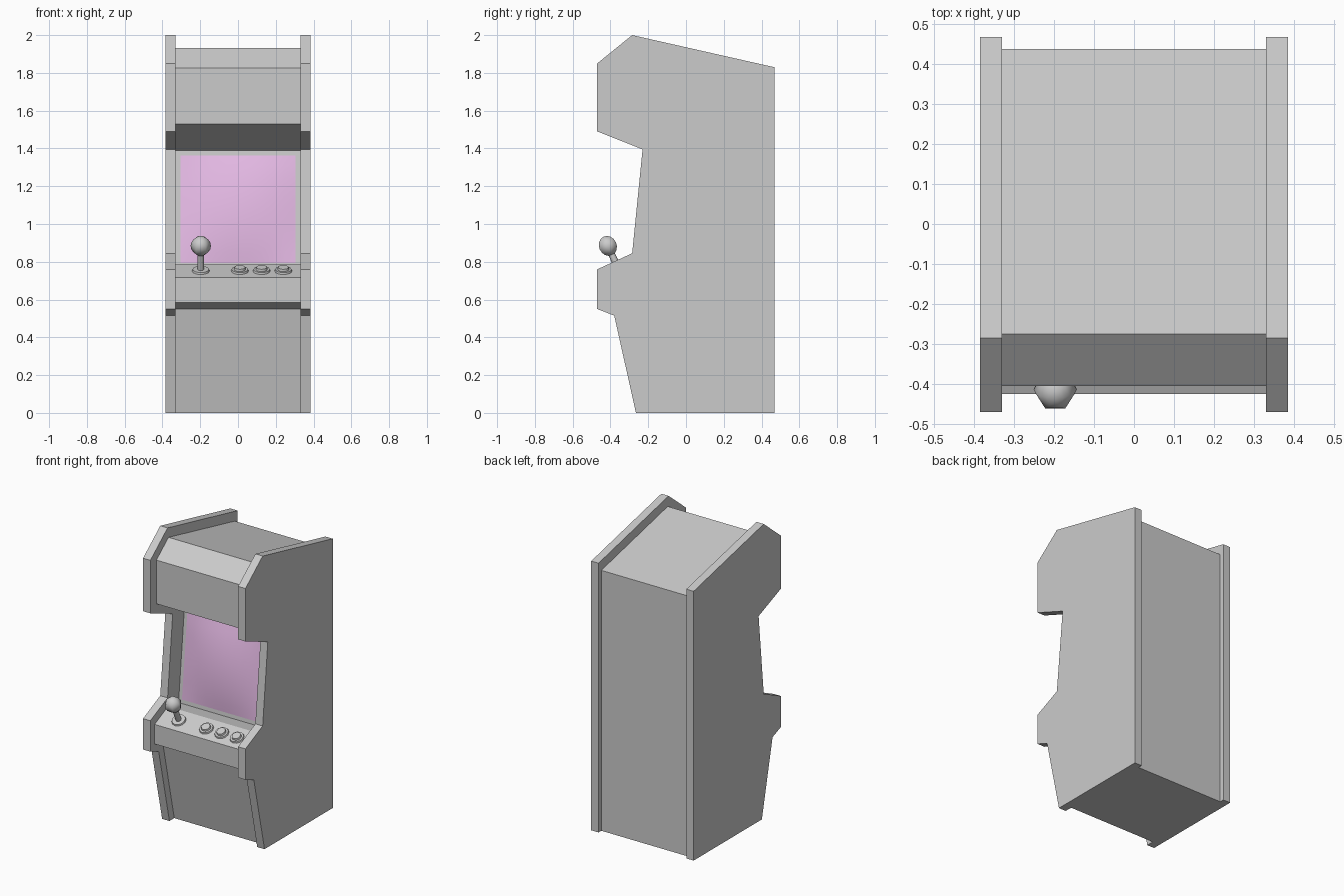
import bpy, bmesh, math
from mathutils import Matrix, Vector

cube = bpy.data.objects.get("Cube")
if cube:
    bpy.data.objects.remove(cube, do_unlink=True)


def material(name, color):
    m = bpy.data.materials.new(name)
    m.use_nodes = True
    m.diffuse_color = color
    m.node_tree.nodes["Principled BSDF"].inputs["Base Color"].default_value = color
    return m


GREY = material("cabinet grey", (0.6, 0.6, 0.6, 1))
PINK = material("screen pink", (0.8, 0.5, 0.8, 1))


def finish(bm, name, mat, smooth=None):
    bmesh.ops.recalc_face_normals(bm, faces=bm.faces)
    me = bpy.data.meshes.new(name)
    bm.to_mesh(me)
    bm.free()
    ob = bpy.data.objects.new(name, me)
    bpy.context.collection.objects.link(ob)
    me.materials.append(mat)
    if smooth:
        bpy.ops.object.select_all(action="DESELECT")
        ob.select_set(True)
        bpy.context.view_layer.objects.active = ob
        bpy.ops.object.shade_smooth_by_angle(angle=math.radians(smooth))
    return ob


def extrude_profile(name, points, x0, x1):
    """Side profile of (y, z) points swept from x0 to x1."""
    bm = bmesh.new()
    face = bm.faces.new([bm.verts.new((x0, y, z)) for y, z in points])
    ext = bmesh.ops.extrude_face_region(bm, geom=[face])
    verts = [v for v in ext["geom"] if isinstance(v, bmesh.types.BMVert)]
    bmesh.ops.translate(bm, verts=verts, vec=(x1 - x0, 0, 0))
    return finish(bm, name, GREY)


# Side panels
SIDE = [(-0.265, 0), (0.468, 0), (0.468, 1.83), (-0.285, 2), (-0.47, 1.85),
        (-0.47, 1.49), (-0.23, 1.395), (-0.285, 0.845), (-0.47, 0.76),
        (-0.47, 0.55), (-0.38, 0.515)]
extrude_profile("left_side_panel", SIDE, 0.33, 0.385)
extrude_profile("right_side_panel", SIDE, -0.385, -0.33)

# Recessed cabinet body with marquee, bezel and control shelf
BEZEL_LOW, BEZEL_HIGH = Vector((0, -0.167, 0.768)), Vector((0, -0.104, 1.39))
SHELF_FRONT, SHELF_BACK = Vector((0, -0.425, 0.718)), Vector((0, -0.28, 0.785))
BODY = [(-0.213, 0), (0.438, 0), (0.438, 1.77), (-0.275, 1.932), (-0.405, 1.827),
        (-0.405, 1.53), BEZEL_HIGH.yz, BEZEL_LOW.yz, SHELF_BACK.yz, SHELF_FRONT.yz,
        (-0.425, 0.585), (-0.335, 0.55)]
extrude_profile("cabinet_body", BODY, -0.33, 0.33)

# Bulging screen laid on the bezel
up = (BEZEL_HIGH - BEZEL_LOW).normalized()
out = Vector((1, 0, 0)).cross(up)
half_w, half_h, bulge = 0.305, 0.286, 0.03
bm = bmesh.new()
bmesh.ops.create_grid(bm, x_segments=10, y_segments=10, size=1)
middle = (BEZEL_LOW + BEZEL_HIGH) / 2
for v in bm.verts:
    u, w = v.co.x, v.co.y
    depth = 0.002 + bulge * (1 - u * u) * (1 - w * w)
    v.co = middle + Vector((u * half_w, 0, 0)) + up * (w * half_h) + out * depth
screen = finish(bm, "screen", PINK, 60)
if screen.data.polygons[0].normal.y > 0:
    screen.data.flip_normals()

# Controls stand square to the sloping shelf
slope = SHELF_BACK - SHELF_FRONT
TILT = Matrix.Rotation(math.atan2(slope.z, slope.y), 4, "X")


def shelf_frame(x, t):
    return Matrix.Translation(SHELF_FRONT + slope * t + Vector((x, 0, 0))) @ TILT


def add_cylinder(bm, frame, radius, low, high, top=1.0, sides=8):
    bmesh.ops.create_cone(bm, cap_ends=True, segments=sides, radius1=radius,
                          radius2=radius * top, depth=high - low,
                          matrix=frame @ Matrix.Translation((0, 0, (low + high) / 2)))


# Push buttons: collar and plunger
for i, x in enumerate((0.01, 0.125, 0.24)):
    bm = bmesh.new()
    frame = shelf_frame(x, 0.5)
    add_cylinder(bm, frame, 0.048, -0.005, 0.01, 0.9, 12)
    add_cylinder(bm, frame, 0.031, 0.01, 0.022, 0.9, 12)
    finish(bm, f"button_{i + 1}", GREY, 35)

# Joystick: base plate, shaft and ball
frame = shelf_frame(-0.197, 0.5)
bm = bmesh.new()
add_cylinder(bm, frame, 0.048, -0.005, 0.01, 0.9, 12)
finish(bm, "joystick_base", GREY, 35)
bm = bmesh.new()
add_cylinder(bm, frame, 0.018, 0, 0.12)
finish(bm, "joystick_shaft", GREY, 50)
bm = bmesh.new()
bmesh.ops.create_uvsphere(bm, u_segments=6, v_segments=8, radius=0.054,
                          matrix=frame @ Matrix.Translation((0, 0, 0.146))
                          @ Matrix.Rotation(math.pi / 2, 4, "Z"))
finish(bm, "joystick_ball", GREY, 70)
